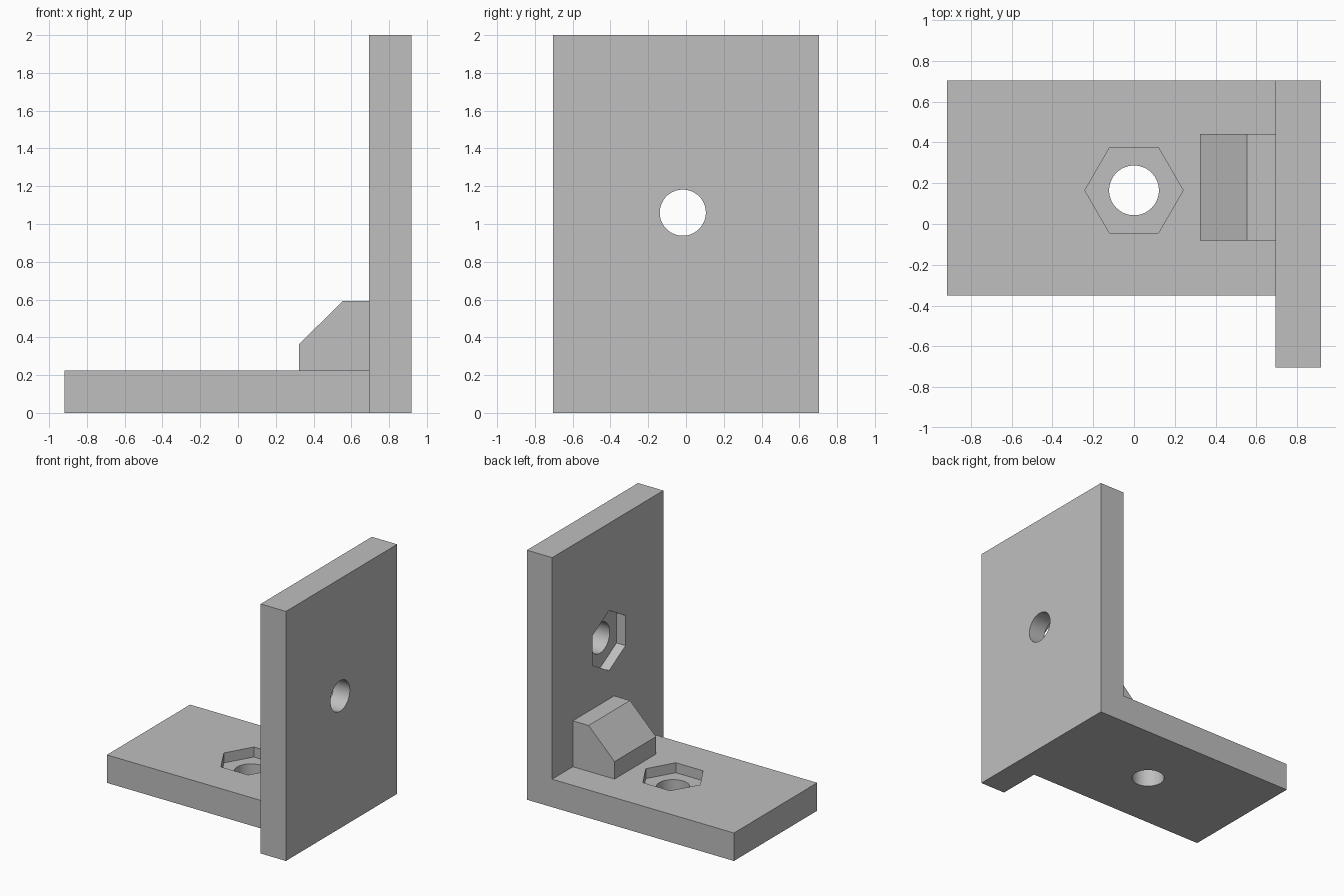
import bpy
import bmesh
from math import pi, radians
from mathutils import Matrix, Vector

cube = bpy.data.objects.get("Cube")
if cube:
    bpy.data.objects.remove(cube, do_unlink=True)

# Single grey finish
GREY = (0.52, 0.52, 0.52, 1)
grey = bpy.data.materials.new("plain_grey")
grey.use_nodes = True
grey.diffuse_color = GREY
grey.node_tree.nodes["Principled BSDF"].inputs["Base Color"].default_value = GREY

# Shared dimensions
END_X, WALL_X = 0.918, 0.694
SIDE_Y, FRONT_Y = 0.704, -0.35
THICK = 0.224
HOLE_R, NUT_R, NUT_DEPTH = 0.122, 0.241, 0.08


def add_object(name, bm):
    bmesh.ops.recalc_face_normals(bm, faces=bm.faces)
    mesh = bpy.data.meshes.new(name)
    bm.to_mesh(mesh)
    bm.free()
    mesh.materials.append(grey)
    obj = bpy.data.objects.new(name, mesh)
    bpy.context.collection.objects.link(obj)
    return obj


def extrude_profile(name, profile, y0, y1):
    """Closed x-z profile swept along y."""
    bm = bmesh.new()
    face = bm.faces.new([bm.verts.new((x, y0, z)) for x, z in profile])
    moved = bmesh.ops.extrude_face_region(bm, geom=[face])["geom"]
    verts = [v for v in moved if isinstance(v, bmesh.types.BMVert)]
    bmesh.ops.translate(bm, verts=verts, vec=(0, y1 - y0, 0))
    return add_object(name, bm)


def block(name, x0, x1, y0, y1, z0, z1):
    return extrude_profile(name, [(x0, z0), (x1, z0), (x1, z1), (x0, z1)], y0, y1)


def cut_prism(target, sides, radius, depth, centre, turn):
    """Cut a round or hexagonal prism centred on a point, then drop the cutter."""
    bm = bmesh.new()
    bmesh.ops.create_cone(bm, cap_ends=True, segments=sides, radius1=radius,
                          radius2=radius, depth=depth)
    # Put a corner on local x before turning the axis
    corner = max(bm.verts, key=lambda v: v.co.x).co
    spin = Vector((1, 0)).angle_signed(corner.xy.normalized())
    bm.transform(Matrix.Translation(centre) @ turn @ Matrix.Rotation(spin, 4, "Z"))
    cutter = add_object("cutter", bm)
    cutter.hide_render = True
    mod = target.modifiers.new("cut", "BOOLEAN")
    mod.operation, mod.solver, mod.object = "DIFFERENCE", "EXACT", cutter
    bpy.context.view_layer.objects.active = target
    bpy.ops.object.modifier_apply(modifier=mod.name)
    bpy.data.objects.remove(cutter, do_unlink=True)


def nut_hole(target, mouth, turn):
    """Through hole with a hexagonal nut pocket sunk into the inner face."""
    cut_prism(target, 64, HOLE_R, 1, mouth, turn)
    cut_prism(target, 6, NUT_R, 2 * NUT_DEPTH, mouth, turn)


# Horizontal base plate
base = block("base_plate", -END_X, WALL_X, FRONT_Y, SIDE_Y, 0, THICK)
nut_hole(base, (0, 0.165, THICK), Matrix.Identity(4))

# Upright plate, its pocket corners pointing up and down
upright = block("upright_plate", WALL_X, END_X, -SIDE_Y, SIDE_Y, 0, 2)
nut_hole(upright, (WALL_X, -0.017, 1.06), Matrix.Rotation(pi / 2, 4, "Y"))

# Chamfered block in the inner corner
brace = extrude_profile("corner_brace", [
    (0.324, THICK), (WALL_X, THICK), (WALL_X, 0.592), (0.554, 0.592), (0.324, 0.364),
], -0.082, 0.442)

# Smooth hole walls, crisp edges
bpy.ops.object.select_all(action="DESELECT")
for part in (base, upright, brace):
    part.select_set(True)
bpy.context.view_layer.objects.active = base
bpy.ops.object.shade_smooth_by_angle(angle=radians(30))
